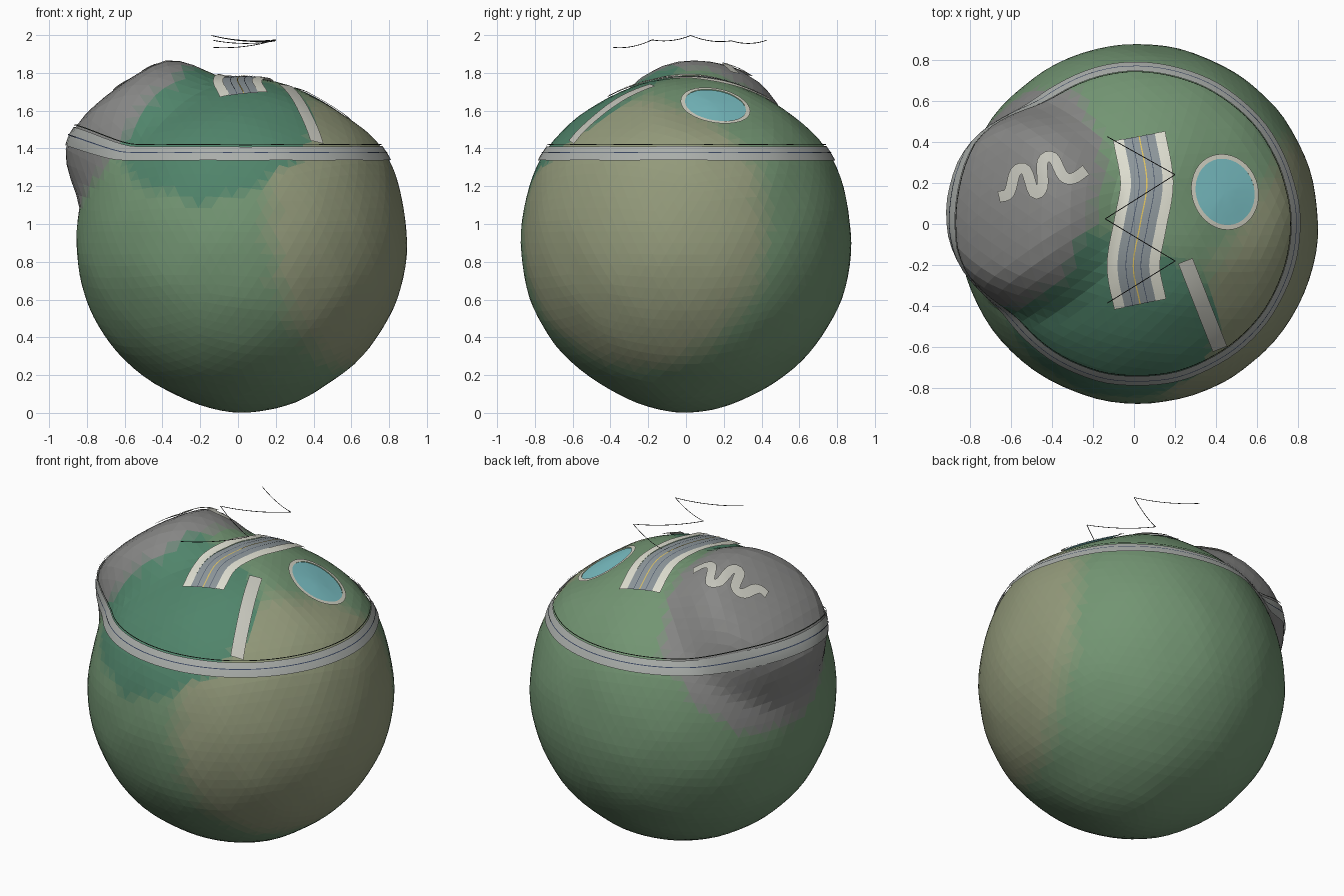
import bpy, bmesh, math
from mathutils import Vector, noise
from mathutils.bvhtree import BVHTree

if "Cube" in bpy.data.objects:
    bpy.data.objects.remove(bpy.data.objects["Cube"])

C = Vector((0.02, 0, 0.9))
GREEN, ROCK = (.17, .30, .17), (.24, .24, .235)
FOREST, TAN = (.08, .23, .145), (.29, .32, .195)
CREAM, ASPHALT, PALE = (.74, .74, .64), (.27, .31, .33), (.40, .42, .40)
mats = {}


def material(col):
    key = tuple(round(c, 4) for c in col)
    if key not in mats:
        m = bpy.data.materials.new("tint_%d" % len(mats))
        m.diffuse_color = (*key, 1)
        m.use_nodes = True
        m.node_tree.nodes["Principled BSDF"].inputs["Base Color"].default_value = m.diffuse_color
        mats[key] = m
    return mats[key]


def fade(d, axis, inner, outer):
    """1 inside the inner angle (degrees) of an axis, 0 beyond the outer one."""
    a = math.degrees(d.angle(Vector(axis)))
    t = min(1, max(0, (outer - a) / (outer - inner)))
    return t * t * (3 - 2 * t)


def link(name, bm):
    me = bpy.data.meshes.new(name)
    bm.to_mesh(me)
    bm.free()
    ob = bpy.data.objects.new(name, me)
    bpy.context.collection.objects.link(ob)
    return ob


# Planet: icosphere with a hill, a pond hollow and a slight shoulder
def radius(d):
    th = math.degrees(d.angle(Vector((0, 0, 1))))
    r = 0.875 + 0.018 * math.exp(-((th - 58) / 14) ** 2)
    r += 0.18 * fade(d, (-.66, .09, .74), 17, 38)
    r -= 0.025 * fade(d, (.5, .16, .85), 5, 24)
    r += 0.025 * fade(d, (.06, 0, -1), 0, 32)
    return r + 0.006 * noise.noise(d * 4)


bm = bmesh.new()
bmesh.ops.create_icosphere(bm, subdivisions=5, radius=1)
for v in bm.verts:
    d = v.co.normalized()
    v.co = C + d * radius(d)
bm.normal_update()
tree = BVHTree.FromBMesh(bm)

# Land colours, softly blended at the borders
used = []
for f in bm.faces:
    d = (f.calc_center_median() - C).normalized()
    col = Vector(GREEN)
    wob = d + 0.06 * noise.noise_vector(d * 6)
    for tint, axis, a, b in ((TAN, (.87, -.42, .1), 48, 60),
                             (FOREST, (-.18, -.62, .76), 33, 38),
                             (ROCK, (-.74, .2, .65), 34, 39)):
        w = round(fade(wob, axis, a, b) * 4) / 4
        col = col.lerp(Vector(tint), w)
    m = material(col)
    if m not in used:
        used.append(m)
    f.material_index = used.index(m)
planet = link("planet", bm)
for m in used:
    planet.data.materials.append(m)


# Draping helpers
def drop(x, y, lift):
    p = tree.ray_cast(Vector((x, y, 3)), Vector((0, 0, -1)))[0]
    return p + (p - C).normalized() * lift


def project(d, lift):
    d = d.normalized()
    return tree.ray_cast(C, d)[0] + d * lift


def strip(name, rows, col, closed=False):
    bm = bmesh.new()
    vs = [[bm.verts.new(p) for p in row] for row in rows]
    n = len(vs)
    for i in range(n if closed else n - 1):
        a, b = vs[i], vs[(i + 1) % n]
        for j in range(len(a) - 1):
            bm.faces.new((a[j], a[j + 1], b[j + 1], b[j]))
    bmesh.ops.remove_doubles(bm, verts=bm.verts, dist=1e-5)
    bm.normal_update()
    for f in bm.faces:
        if f.normal.dot(f.calc_center_median() - C) < 0:
            f.normal_flip()
        f.smooth = True
    ob = link(name, bm)
    ob.data.materials.append(material(col))
    return ob


def spline(pts, n):
    """Catmull-Rom through the 2D points."""
    p = [Vector(q) for q in pts]
    p = [2 * p[0] - p[1]] + p + [2 * p[-1] - p[-2]]
    out = []
    for i in range(1, len(p) - 2):
        a, b, c, d = p[i - 1:i + 3]
        for k in range(n):
            t = k / n
            out.append(0.5 * (2 * b + (c - a) * t + (2 * a - 5 * b + 4 * c - d) * t * t
                              + (3 * b - a - 3 * c + d) * t ** 3))
    return out + [p[-2]]


def ribbon(name, pts, lo, hi, col, lift, n=6, across=3):
    line = spline(pts, n)
    rows = []
    for i, p in enumerate(line):
        t = (line[min(i + 1, len(line) - 1)] - line[max(i - 1, 0)]).normalized()
        side = Vector((-t.y, t.x))
        rows.append([drop(*(p + side * (lo + (hi - lo) * k / across)), lift)
                     for k in range(across + 1)])
    return strip(name, rows, col)


# Main road with kerbs and centre line
road = [(.03, -.385), (-.003, -.2), (.03, 0), (.062, .2), (.025, .422)]
ribbon("road", road, -.078, .078, ASPHALT, .010)
ribbon("kerb_left", road, .076, .127, CREAM, .013)
ribbon("kerb_right", road, -.127, -.076, CREAM, .013)
ribbon("road_centre_line", road, -.003, .003, (.75, .55, .12), .013, across=1)
for i, s in enumerate((-.036, .036)):
    ribbon("road_lane_line_%d" % i, road, s - .0015, s + .0015, (.05, .07, .12), .013, across=1)

# Footpath and winding hill trail
ribbon("footpath", [(.247, -.177), (.33, -.39), (.413, -.6)], -.037, .037, (.55, .55, .49), .012)
trail = [(-.65, .13), (-.60, .15), (-.57, .25), (-.52, .26), (-.48, .15), (-.44, .18),
         (-.44, .30), (-.39, .32), (-.34, .23), (-.29, .22), (-.23, .26)]
ribbon("hill_trail", trail, -.027, .027, (.55, .55, .49), .012, n=4)


# Ring road around the upper globe, with two thin lines
def ring(name, t0, t1, col, lift, across):
    rows = []
    for i in range(96):
        a = 2 * math.pi * i / 96
        row = []
        for k in range(across + 1):
            t = math.radians(t0 + (t1 - t0) * k / across)
            row.append(project(Vector((math.sin(t) * math.cos(a),
                                       math.sin(t) * math.sin(a), math.cos(t))), lift))
        rows.append(row)
    strip(name, rows, col, True)


ring("ring_road", 55.5, 61, PALE, .010, 3)
ring("ring_centre_line", 57.9, 58.2, (.04, .06, .12), .013, 1)
ring("ring_upper_line", 54.7, 55.0, (.03, .04, .03), .013, 1)

# Pond and its rim
pc = drop(.44, .155, 0) - C
u = pc.cross(Vector((0, 1, 0))).normalized()
v = pc.cross(u).normalized()


def disc(name, radii, col, lift):
    rows = []
    for i in range(40):
        a = 2 * math.pi * i / 40
        rows.append([project(pc + (u * math.cos(a) + v * math.sin(a)) * r, lift) for r in radii])
    strip(name, rows, col, True)


disc("pond_water", (0, .06, .12, .166), (.20, .54, .57), .010)
disc("pond_rim", (.163, .187), (.66, .66, .56), .014)

# Zigzag overhead string, sagging between its ends
ends = [Vector(p) for p in ((-.13, .425, 1.972), (.2, .24, 1.97), (-.14, .025, 1.998),
                            (.2, -.18, 1.975), (-.13, -.385, 1.935))]
cu = bpy.data.curves.new("overhead_string", 'CURVE')
cu.dimensions = '3D'
cu.bevel_depth = .002
cu.bevel_resolution = 0
for a, b in zip(ends, ends[1:]):
    sp = cu.splines.new('POLY')
    sp.points.add(10)
    for k in range(11):
        t = k / 10
        p = a.lerp(b, t)
        sp.points[k].co = (p.x, p.y, p.z - .06 * t * (1 - t), 1)
ob = bpy.data.objects.new("overhead_string", cu)
bpy.context.collection.objects.link(ob)
cu.materials.append(material((.03, .03, .03)))
